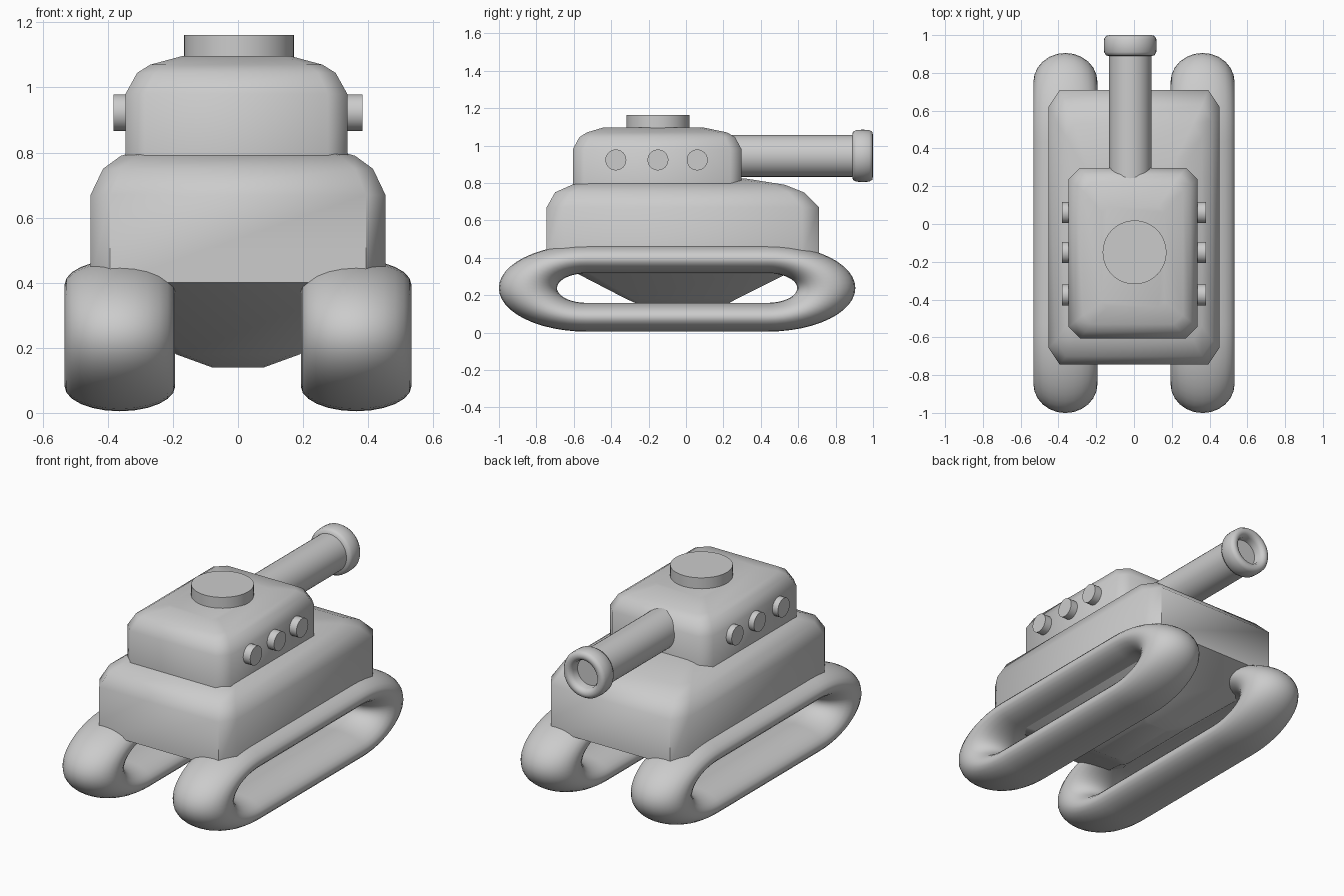
import bpy, bmesh, math
from mathutils import Matrix

cube = bpy.data.objects.get("Cube")
if cube:
    bpy.data.objects.remove(cube, do_unlink=True)

grey = bpy.data.materials.new("plain grey")
grey.use_nodes = True
grey.diffuse_color = (0.6, 0.6, 0.6, 1)
grey.node_tree.nodes["Principled BSDF"].inputs["Base Color"].default_value = (0.6, 0.6, 0.6, 1)


def finish(name, bm, angle=50):
    bmesh.ops.recalc_face_normals(bm, faces=bm.faces)
    mesh = bpy.data.meshes.new(name)
    bm.to_mesh(mesh)
    bm.free()
    mesh.materials.append(grey)
    obj = bpy.data.objects.new(name, mesh)
    bpy.context.collection.objects.link(obj)
    bpy.ops.object.select_all(action='DESELECT')
    obj.select_set(True)
    bpy.context.view_layer.objects.active = obj
    bpy.ops.object.shade_smooth_by_angle(angle=math.radians(angle))
    return obj


def skin(bm, rings, closed=False):
    """Join successive vertex rings with quads, capping open ends."""
    n = len(rings[0])
    pairs = list(zip(rings, rings[1:]))
    if closed:
        pairs.append((rings[-1], rings[0]))
    for a, b in pairs:
        for i in range(n):
            j = (i + 1) % n
            bm.faces.new((a[i], a[j], b[j], b[i]))
    if not closed:
        bm.faces.new(rings[0])
        bm.faces.new(rings[-1])


def chamfered_body(name, levels, cut_x, cut_y, shift_x=0):
    """Stack of cut-corner rectangles: (z, half width, y back, y front)."""
    bm = bmesh.new()
    rings = []
    widest = max(level[1] for level in levels)
    for z, w, y0, y1 in levels:
        cx, cy = cut_x * w / widest, cut_y * w / widest
        outline = [(w, y0 + cy), (w, y1 - cy), (w - cx, y1), (cx - w, y1),
                   (-w, y1 - cy), (-w, y0 + cy), (cx - w, y0), (w - cx, y0)]
        rings.append([bm.verts.new((x + shift_x, y, z)) for x, y in outline])
    skin(bm, rings)
    return finish(name, bm)


def lathe(name, profile, matrix, sides=40, angle=50):
    """Spin (radius, height) points about an axis placed by the matrix."""
    bm = bmesh.new()
    rings = []
    for r, h in profile:
        rings.append([bm.verts.new((r * math.cos(math.tau * i / sides),
                                    r * math.sin(math.tau * i / sides), h))
                      for i in range(sides)])
    skin(bm, rings)
    bm.transform(matrix)
    return finish(name, bm, angle)


# Tracks: stretched ring with a straight middle run
def track(name, x):
    bm = bmesh.new()
    rings = []
    steps, sides = 48, 24
    for i in range(steps + 2):
        front = i <= steps // 2
        k = i if front else i - 1
        a = math.tau * k / steps - math.pi / 2
        mid_y = 0.435 if front else -0.53
        ring = []
        for j in range(sides):
            t = math.tau * j / sides
            r = 0.156 + 0.077 * math.cos(t)
            ring.append(bm.verts.new((x + 0.17 * math.sin(t),
                                      mid_y + 2.02 * r * math.cos(a),
                                      0.238 + r * math.sin(a))))
        rings.append(ring)
    skin(bm, rings, closed=True)
    return finish(name, bm, 80)


track("left_track", 0.363)
track("right_track", -0.363)

# Hull with tapered belly and rounded deck
chamfered_body("hull", [
    (0.14, 0.08, -0.23, 0.20), (0.18, 0.19, -0.32, 0.27),
    (0.40, 0.453, -0.745, 0.71), (0.67, 0.453, -0.745, 0.71),
    (0.75, 0.415, -0.70, 0.63), (0.79, 0.36, -0.61, 0.53),
    (0.825, 0.24, -0.45, 0.31)], 0.06, 0.09)

# Turret
chamfered_body("turret", [
    (0.78, 0.341, -0.605, 0.297), (0.98, 0.341, -0.605, 0.297),
    (1.045, 0.305, -0.57, 0.262), (1.07, 0.265, -0.53, 0.22),
    (1.097, 0.165, -0.44, 0.09)], 0.06, 0.06, -0.005)

# Hatch on the turret roof
lathe("hatch", [(0.169, 1.06), (0.169, 1.162)],
      Matrix.Translation((0.003, -0.15, 0)))

# Gun barrel and hollow muzzle ring, pointing along +y
aim = Matrix.Translation((-0.02, 0, 0.945)) @ Matrix.Rotation(-math.pi / 2, 4, 'X')
lathe("barrel", [(0.112, 0.15), (0.112, 0.93)], aim)
lathe("muzzle", [(0.10, 0.888), (0.128, 0.892), (0.138, 0.91), (0.14, 0.945),
                 (0.138, 0.98), (0.128, 0.996), (0.11, 1.0), (0.092, 0.994),
                 (0.082, 0.975), (0.08, 0.935)], aim, angle=60)

# Round side knobs
for side, sign in (("left", 1), ("right", -1)):
    for i, y in enumerate((-0.375, -0.15, 0.06)):
        place = Matrix.Translation((0, y, 0.923)) @ Matrix.Rotation(sign * math.pi / 2, 4, 'Y')
        lathe(f"{side}_knob_{i + 1}", [(0.056, 0.30), (0.056, 0.382)], place, 24)
